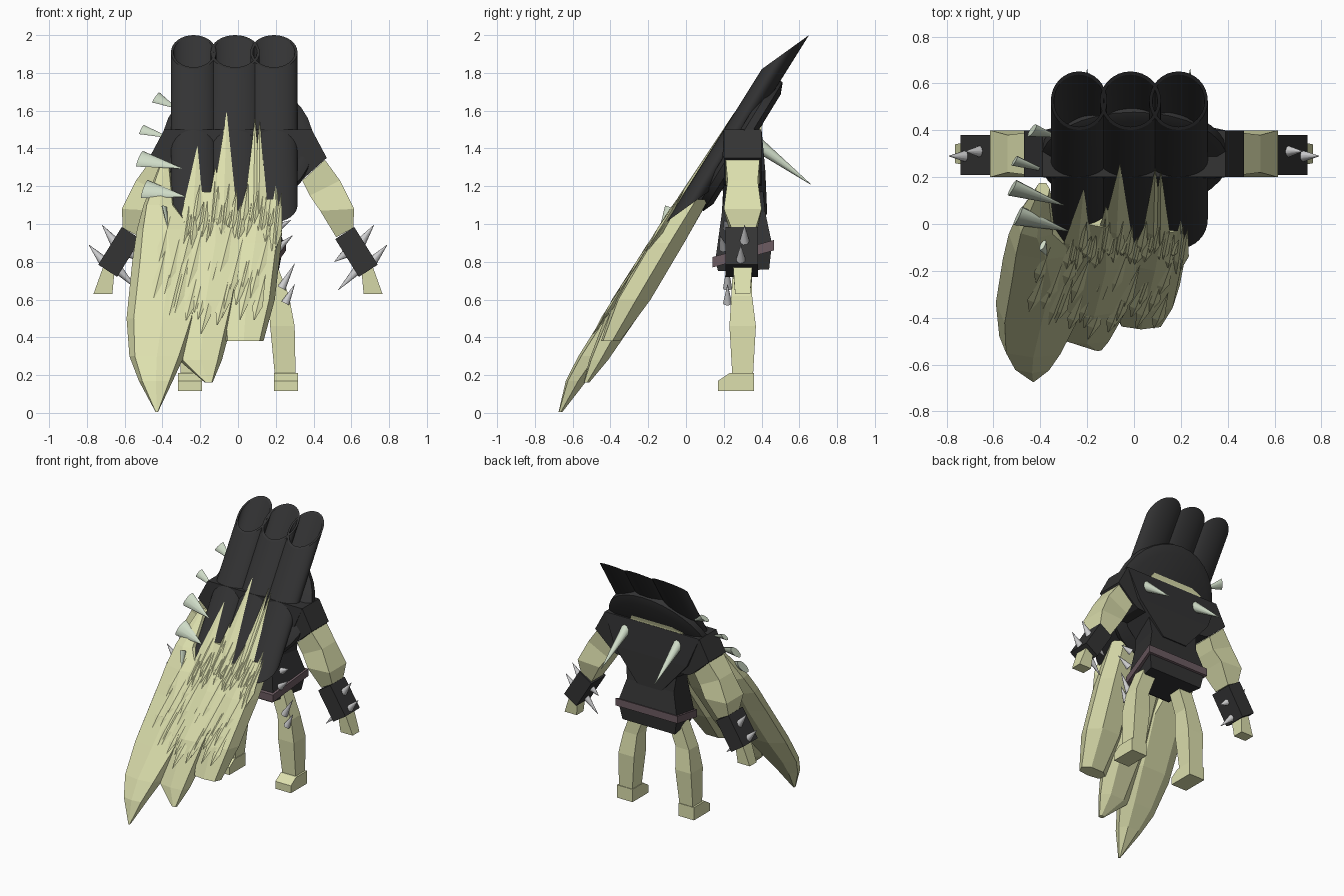
import bpy, bmesh, math, random
from mathutils import Vector

if "Cube" in bpy.data.objects:
    bpy.data.objects.remove(bpy.data.objects["Cube"])

random.seed(4)


def material(name, rgb):
    m = bpy.data.materials.new(name)
    m.diffuse_color = (*rgb, 1)
    m.use_nodes = True
    m.node_tree.nodes["Principled BSDF"].inputs["Base Color"].default_value = m.diffuse_color
    return m


SKIN = material("pale olive", (0.72, 0.74, 0.42))
BLACK = material("soft black", (0.033, 0.033, 0.034))
HORN = material("pale green horn", (0.62, 0.71, 0.57))
METAL = material("light grey", (0.62, 0.62, 0.63))
BELT = material("mauve leather", (0.15, 0.105, 0.12))


def finish(bm, name, mat, smooth=False):
    bmesh.ops.recalc_face_normals(bm, faces=bm.faces)
    me = bpy.data.meshes.new(name)
    bm.to_mesh(me)
    bm.free()
    me.materials.append(mat)
    ob = bpy.data.objects.new(name, me)
    bpy.context.collection.objects.link(ob)
    if smooth:
        bpy.ops.object.select_all(action='DESELECT')
        ob.select_set(True)
        bpy.context.view_layer.objects.active = ob
        bpy.ops.object.shade_smooth_by_angle(angle=math.radians(40))
    return ob


def add_loft(bm, rings):
    rows = [[bm.verts.new(p) for p in r] for r in rings]
    n = len(rows[0])
    for a, b in zip(rows, rows[1:]):
        for i in range(n):
            j = (i + 1) % n
            bm.faces.new((a[i], a[j], b[j], b[i]))
    bm.faces.new(rows[0][::-1])
    bm.faces.new(rows[-1])


def loft(name, rings, mat, smooth=False):
    bm = bmesh.new()
    add_loft(bm, rings)
    return finish(bm, name, mat, smooth)


def spike(name, base, tip, r, mat, flat=None, sides=10):
    """Cone; with flat it becomes a blade that is wide along that direction."""
    base, tip = Vector(base), Vector(tip)
    d = (tip - base).normalized()
    u = Vector(flat or (0.1, 1, 0.2))
    u = (u - d * u.dot(d)).normalized()
    v = d.cross(u) * (0.4 if flat else 1)
    ring = [base + (u * math.cos(t) + v * math.sin(t)) * r
            for t in (2 * math.pi * i / sides for i in range(sides))]
    end = [tip + (p - base) * 0.04 for p in ring]
    return loft(name, [ring, end], mat, True)


def slope_y(z):
    """Depth of the slanted plane shared by tubes, hat and beard."""
    return 0.02 + (z - 1.1) * 0.625


def rect(x0, x1, y0, y1, z):
    return [(x0, y0, z), (x1, y0, z), (x1, y1, z), (x0, y1, z)]


# Three slanted open tubes with crisp rims
def tube_ring(x, z, k, w):
    pts = []
    for i in range(32):
        t = 2 * math.pi * i / 32
        c, s = math.cos(t) * k, math.sin(t) * k
        pts.append((x + w * c, slope_y(z) + 0.125 * s, z + 0.09 * s))
    return pts


for name, x, w in (("left_tube", -0.235, 0.12), ("middle_tube", -0.015, 0.13),
                   ("right_tube", 0.19, 0.125)):
    ob = loft(name, [tube_ring(x, 1.1, 1, w), tube_ring(x, 1.91, 1, w),
                     tube_ring(x, 1.91, 0.89, w), tube_ring(x, 1.5, 0.89, w)], BLACK, True)
    for e in ob.data.edges:
        a, b = e.vertices
        if a // 32 == b // 32:
            e.use_edge_sharp = True

# Round brim behind the tubes
axis = Vector((0, 0.524, 0.852))
normal = Vector((0, 0.852, -0.524))
centre = Vector((0, slope_y(1.42) + 0.065, 1.42))
rings = []
for off, r in ((-0.04, 0.36), (-0.02, 0.4), (0.02, 0.4), (0.045, 0.34)):
    rings.append([centre + normal * off + Vector((1, 0, 0)) * r * math.cos(t) + axis * r * math.sin(t)
                  for t in (2 * math.pi * i / 32 for i in range(32))])
loft("round_brim", rings, BLACK, True)

# Neck wedge
loft("neck", [rect(-0.26, 0.19, 0.28, 0.39, 1.45), rect(-0.25, 0.18, 0.31, 0.4, 1.51),
              rect(0.06, 0.11, 0.38, 0.435, 1.61)], SKIN)


# Torso, skirt and belt: boxes narrower and lower at the front
def girdle(k, z, y0=0.14, y1=0.465, tilt=1.0):
    return [(-0.19 * k, y0, z - 0.045 * tilt), (0.19 * k, y0, z - 0.045 * tilt),
            (0.255 * k, y1, z + 0.045 * tilt), (-0.255 * k, y1, z + 0.045 * tilt)]


loft("chest", [rect(-0.1, 0.1, 0.2, 0.43, 1.05), rect(-0.3, 0.3, 0.19, 0.42, 1.28),
               rect(-0.39, 0.39, 0.2, 0.4, 1.5)], BLACK)
loft("skirt", [girdle(0.85, 0.755, 0.17, 0.44, 0.1), girdle(0.95, 0.85, 0.155, 0.455),
               girdle(0.76, 1.06, 0.19, 0.42, 0), girdle(0.85, 1.25, 0.2, 0.4, 0)], BLACK)
loft("belt", [girdle(1, 0.815), girdle(1, 0.87)], BELT)

# Horns on the back
for side, bx, tx in (("left", -0.21, -0.2), ("right", 0.22, 0.24)):
    spike(side + "_back_horn", (bx, 0.38, 1.42), (tx, 0.66, 1.21), 0.038, HORN)

# Blade horns along the left edge of the tubes
for i, (b, t, r) in enumerate((
        ((-0.435, 0.40, 1.67), (-0.32, 0.37, 1.61), 0.04),
        ((-0.51, 0.27, 1.50), (-0.36, 0.22, 1.455), 0.033),
        ((-0.52, 0.155, 1.345), (-0.30, 0.08, 1.295), 0.054),
        ((-0.495, 0.035, 1.185), (-0.28, -0.03, 1.145), 0.062),
        ((-0.39, -0.09, 1.09), (-0.37, -0.14, 0.97), 0.025))):
    spike("edge_horn_%d" % i, b, t, r, HORN, (0, 0.6, 0.75))

# Hip spikes
for i, (b, t) in enumerate((((0.21, 0.2, 0.87), (0.29, 0.18, 0.94)), ((0.21, 0.22, 0.98), (0.28, 0.2, 1.02)),
                            ((0.23, 0.22, 0.66), (0.30, 0.22, 0.79)), ((0.25, 0.22, 0.58), (0.30, 0.22, 0.68)))):
    spike("hip_spike_%d" % i, b, t, 0.024, METAL)


# Limbs: each station is inner x,z / outer x,z / y range
def limb(name, s, stations, mat):
    loft(name, [[(s * xi, y0, zi), (s * xo, y0, zo), (s * xo, y1, zo), (s * xi, y1, zi)]
                for xi, zi, xo, zo, y0, y1 in stations], mat)


for side, s in (("left", -1), ("right", 1)):
    limb(side + "_shoulder", s, [(0.2, 1.2, 0.2, 1.5, 0.2, 0.4), (0.3, 1.21, 0.39, 1.5, 0.2, 0.4),
                                 (0.335, 1.23, 0.47, 1.35, 0.2, 0.4)], BLACK)
    limb(side + "_arm", s, [(0.34, 1.23, 0.46, 1.34, 0.21, 0.39), (0.38, 1.15, 0.54, 1.23, 0.22, 0.38),
                            (0.435, 1.07, 0.615, 1.08, 0.2, 0.4), (0.52, 0.93, 0.61, 0.98, 0.24, 0.37)], SKIN)
    limb(side + "_cuff", s, [(0.515, 0.92, 0.615, 0.985, 0.21, 0.38),
                             (0.64, 0.72, 0.74, 0.785, 0.21, 0.38)], BLACK)
    limb(side + "_hand", s, [(0.655, 0.74, 0.715, 0.77, 0.25, 0.35),
                             (0.665, 0.63, 0.765, 0.63, 0.26, 0.34)], SKIN)
    for i, (bx, bz, tx, tz, y) in enumerate(((0.65, 0.9, 0.72, 0.995, 0.31), (0.71, 0.8, 0.79, 0.89, 0.29),
                                             (0.645, 0.77, 0.53, 0.65, 0.28), (0.58, 0.85, 0.51, 0.8, 0.3))):
        spike("%s_cuff_spike_%d" % (side, i), (s * bx, y, bz), (s * tx, y, tz), 0.028, METAL)
    # Legs and feet
    leg = [(0.09, 0.2, 0.25, 0.35, 0.8), (0.16, 0.27, 0.24, 0.35, 0.62), (0.17, 0.3, 0.23, 0.37, 0.46),
           (0.195, 0.305, 0.245, 0.355, 0.2), (0.195, 0.315, 0.245, 0.36, 0.12)]
    loft(side + "_leg", [rect(*sorted((s * a, s * b)), c, d, z) for a, b, c, d, z in leg], SKIN)
    x0, x1 = sorted((s * 0.19, s * 0.318))
    loft(side + "_foot", [rect(x0, x1, 0.17, 0.36, 0.115), rect(x0, x1, 0.17, 0.36, 0.17),
                          rect(x0, x1, 0.23, 0.36, 0.21)], SKIN)


# Beard: three broad faceted strands; station = x, z, half width, half depth, depth shift
def strand(name, stations):
    sec = ((-1, 0.2), (-0.8, -0.75), (0, -1), (0.8, -0.8), (1, 0.2), (0.5, 1), (-0.5, 1))
    loft(name, [[(x + w * a, slope_y(z) + o + t * b, z) for a, b in sec] for x, z, w, t, o in stations], SKIN)


strand("left_beard", [(-0.39, 1.3, 0.03, 0.03, 0), (-0.415, 1.1, 0.085, 0.08, 0), (-0.375, 0.97, 0.16, 0.09, 0),
                      (-0.355, 0.8, 0.205, 0.09, 0), (-0.4, 0.5, 0.19, 0.09, 0), (-0.43, 0.3, 0.145, 0.075, -0.015),
                      (-0.435, 0.17, 0.09, 0.055, -0.02), (-0.43, 0.004, 0.006, 0.01, 0)])
strand("middle_beard", [(-0.12, 1.17, 0.13, 0.08, 0), (-0.12, 0.9, 0.18, 0.095, 0), (-0.17, 0.6, 0.17, 0.1, 0),
                        (-0.2, 0.28, 0.115, 0.05, 0.03), (-0.155, 0.16, 0.02, 0.015, 0.04)])
strand("right_beard", [(0.12, 1.13, 0.12, 0.08, 0), (0.09, 0.9, 0.14, 0.095, 0), (0.045, 0.6, 0.15, 0.095, 0.01),
                       (0.03, 0.38, 0.105, 0.05, 0.03)])


# Jagged locks on the beard front
def add_lock(bm, x0, z0, x1, z1, w, depth=0.02, out=0.08):
    rings = []
    for f, k in ((0, 0.1), (0.3, 1), (0.65, 0.5), (1, 0.02)):
        x, z = x0 + (x1 - x0) * f, z0 + (z1 - z0) * f
        y = slope_y(z) - out
        rings.append([(x - w * k, y, z), (x, y - depth * k, z), (x + w * k, y, z), (x, y + 2 * depth * k, z)])
    add_loft(bm, rings)


bm = bmesh.new()
for x0, z0, x1, z1, w in ((-0.25, 0.9, -0.215, 1.41, 0.06), (-0.08, 0.95, -0.06, 1.59, 0.06),
                          (0.08, 0.95, 0.09, 1.56, 0.045), (0.11, 0.9, 0.115, 1.54, 0.045),
                          (-0.11, 0.9, -0.12, 1.3, 0.06), (0.19, 0.85, 0.2, 1.2, 0.04)):
    add_lock(bm, x0, z0, x1, z1, w, 0.018, 0.07)
for i in range(26):
    x = -0.26 + 0.49 * i / 25
    add_lock(bm, x - 0.03, random.uniform(0.85, 1.0), x, random.uniform(1.08, 1.24), 0.025, 0.015)
finish(bm, "upper_locks", SKIN)

bm = bmesh.new()
for i in range(24):
    x, z = -0.38 + 0.55 * i / 23, random.uniform(0.72, 1.05)
    length = random.uniform(0.22, 0.36)
    add_lock(bm, x - 0.25 * length, z - length, x, z, 0.028, 0.012, 0.085)
finish(bm, "lower_locks", SKIN)
